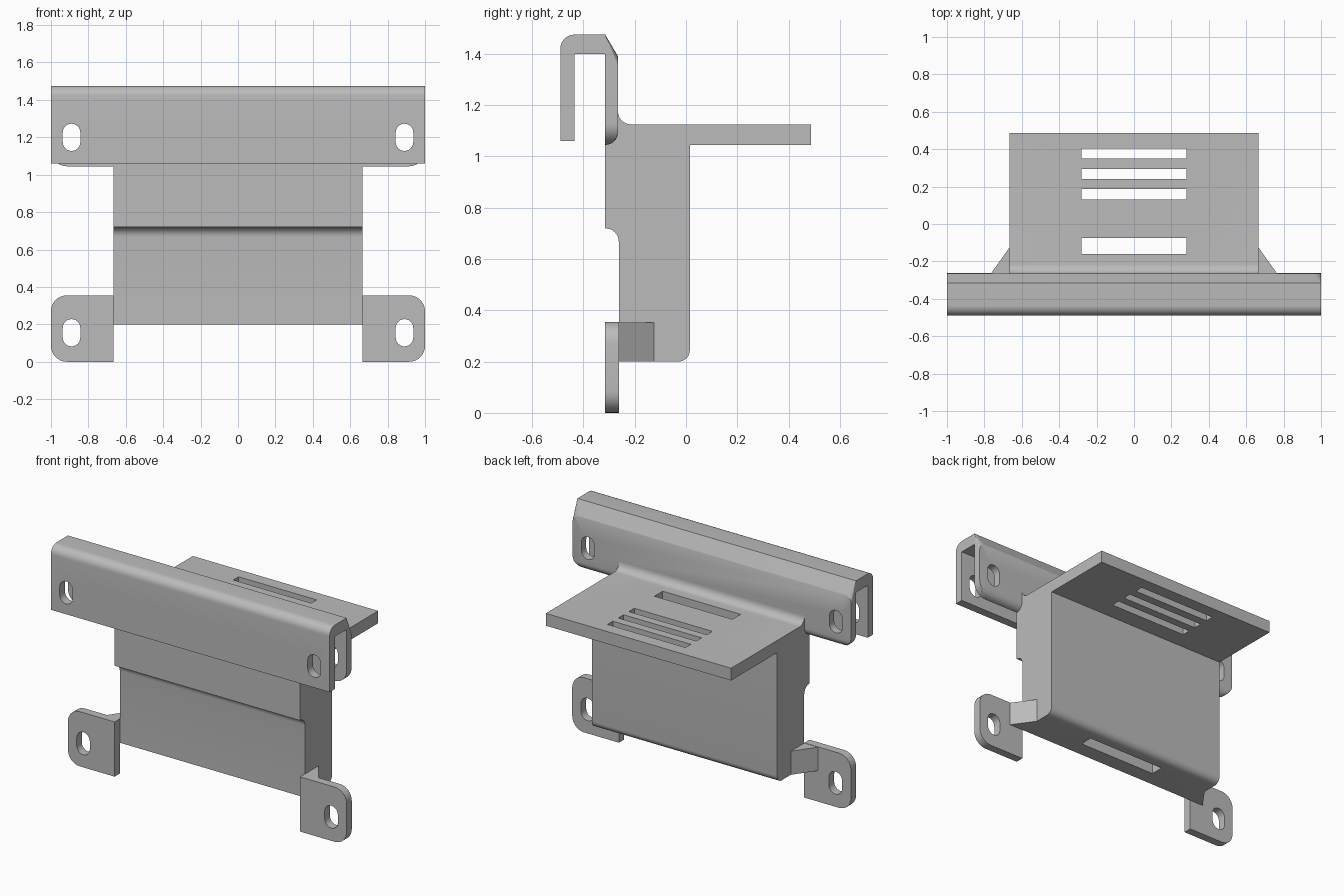
import bpy, bmesh
from math import sin, cos, pi, radians

cube = bpy.data.objects.get("Cube")
if cube:
    bpy.data.objects.remove(cube, do_unlink=True)

grey = bpy.data.materials.new("plain grey")
grey.use_nodes = True
grey.diffuse_color = (0.5, 0.5, 0.5, 1)
grey.node_tree.nodes["Principled BSDF"].inputs["Base Color"].default_value = (0.5, 0.5, 0.5, 1)


def arc(cx, cy, r, a0, a1, n=8):
    """Points on an arc, angles in degrees."""
    return [(cx + r * cos(radians(a0 + (a1 - a0) * i / n)),
             cy + r * sin(radians(a0 + (a1 - a0) * i / n))) for i in range(n + 1)]


def loft(name, loops):
    """Closed solid through rings of 3D points with equal counts."""
    bm = bmesh.new()
    rings = [[bm.verts.new(p) for p in loop] for loop in loops]
    n = len(rings[0])
    for a, b in zip(rings, rings[1:]):
        for i in range(n):
            j = (i + 1) % n
            bm.faces.new((a[i], a[j], b[j], b[i]))
    bm.faces.new(rings[0][::-1])
    bm.faces.new(rings[-1])
    bmesh.ops.recalc_face_normals(bm, faces=bm.faces)
    mesh = bpy.data.meshes.new(name)
    bm.to_mesh(mesh)
    bm.free()
    mesh.materials.append(grey)
    ob = bpy.data.objects.new(name, mesh)
    bpy.context.collection.objects.link(ob)
    return ob


def prism(name, pts, axis, lo, hi):
    place = {"x": lambda p, d: (d, p[0], p[1]),
             "y": lambda p, d: (p[0], d, p[1]),
             "z": lambda p, d: (p[0], p[1], d)}[axis]
    return loft(name, [[place(p, d) for p in pts] for d in (lo, hi)])


def cut(ob, cutter):
    mod = ob.modifiers.new("cut", "BOOLEAN")
    mod.operation = "DIFFERENCE"
    mod.solver = "EXACT"
    mod.object = cutter
    bpy.context.view_layer.objects.active = ob
    bpy.ops.object.modifier_apply(modifier=mod.name)
    bpy.data.objects.remove(cutter, do_unlink=True)


def cut_slot(ob, x, z):
    """Upright rounded screw slot, cut along y."""
    r, h = 0.047, 0.026
    pts = arc(x, z + h, r, 0, 180, 12) + arc(x, z - h, r, 180, 360, 12)
    cut(ob, prism("slot_cutter", pts, "y", -0.6, -0.2))


FRONT, BACK, HALF = -0.315, -0.265, 0.665
parts = []

# Central block with the shelf, as one side profile
profile = [(-0.262, 0.2)]
profile += arc(-0.03, 0.245, 0.045, -90, 0)
profile += [(0.015, 1.045), (0.487, 1.045), (0.487, 1.125)]
profile += arc(-0.215, 1.175, 0.05, 270, 180)
profile += [(-0.29, 1.175), (-0.29, 1.125), (FRONT, 1.125)]
profile += arc(FRONT, 0.667, 0.053, 90, 0)
body = prism("block_and_shelf", profile, "x", -HALF, HALF)
parts.append(body)

# Strap slots: three in the shelf, one through the block
for y0, y1, z0 in ((0.35, 0.405, 1), (0.24, 0.295, 1), (0.13, 0.187, 1), (-0.16, -0.075, 0.1)):
    box = [(-0.28, y0), (0.28, y0), (0.28, y1), (-0.28, y1)]
    cut(body, prism("strap_cutter", box, "z", z0, 1.3))

# Hook: front flange and top web
profile = [(-0.49, 1.06), (-0.435, 1.06), (-0.435, 1.4), (FRONT, 1.4), (FRONT, 1.475)]
profile += arc(-0.435, 1.42, 0.055, 90, 180)
hook = prism("hook", profile, "x", -1, 1)
parts.append(hook)

# Back plate: rounded lower edge, sloping top edge, softened corners
loops = []
for k in range(9):
    t = pi / 2 * k / 8
    depth = 0.05 * sin(t)
    low, top = 1.095 - 0.05 * cos(t), 1.475 - 1.7 * depth
    r, rt = 0.085, 0.002 + 0.9 * depth
    pts = arc(-1 + r, 1.045 + r, r, 180, 270) + arc(1 - r, 1.045 + r, r, 270, 360)
    pts += arc(1 - rt, top - rt, rt, 0, 90) + arc(-1 + rt, top - rt, rt, 90, 180)
    loops.append([(x, FRONT + depth, max(z, low)) for x, z in pts])
plate = loft("back_plate", loops)
parts.append(plate)

# Lower mounting tabs with wedge braces
for s, side in ((1, "left"), (-1, "right")):
    r = 0.085
    pts = [(HALF, 0), *arc(1 - r, r, r, -90, 0), *arc(1 - r, 0.355 - r, r, 0, 90), (HALF, 0.355)]
    tab = prism(side + "_tab", [(s * x, z) for x, z in pts], "y", FRONT, BACK + 0.003)
    cut_slot(tab, s * 0.89, 0.155)
    wedge = [(HALF, -0.125), (HALF, BACK), (0.765, BACK)]
    brace = prism(side + "_brace", [(s * x, y) for x, y in wedge], "z", 0.2, 0.353)
    parts += [tab, brace]
    for ob in (hook, plate):
        cut_slot(ob, s * 0.89, 1.2)

# Smooth the rounded edges, keep the corners sharp
bpy.ops.object.select_all(action="DESELECT")
for ob in parts:
    ob.select_set(True)
bpy.context.view_layer.objects.active = body
bpy.ops.object.shade_smooth_by_angle(angle=radians(30))
